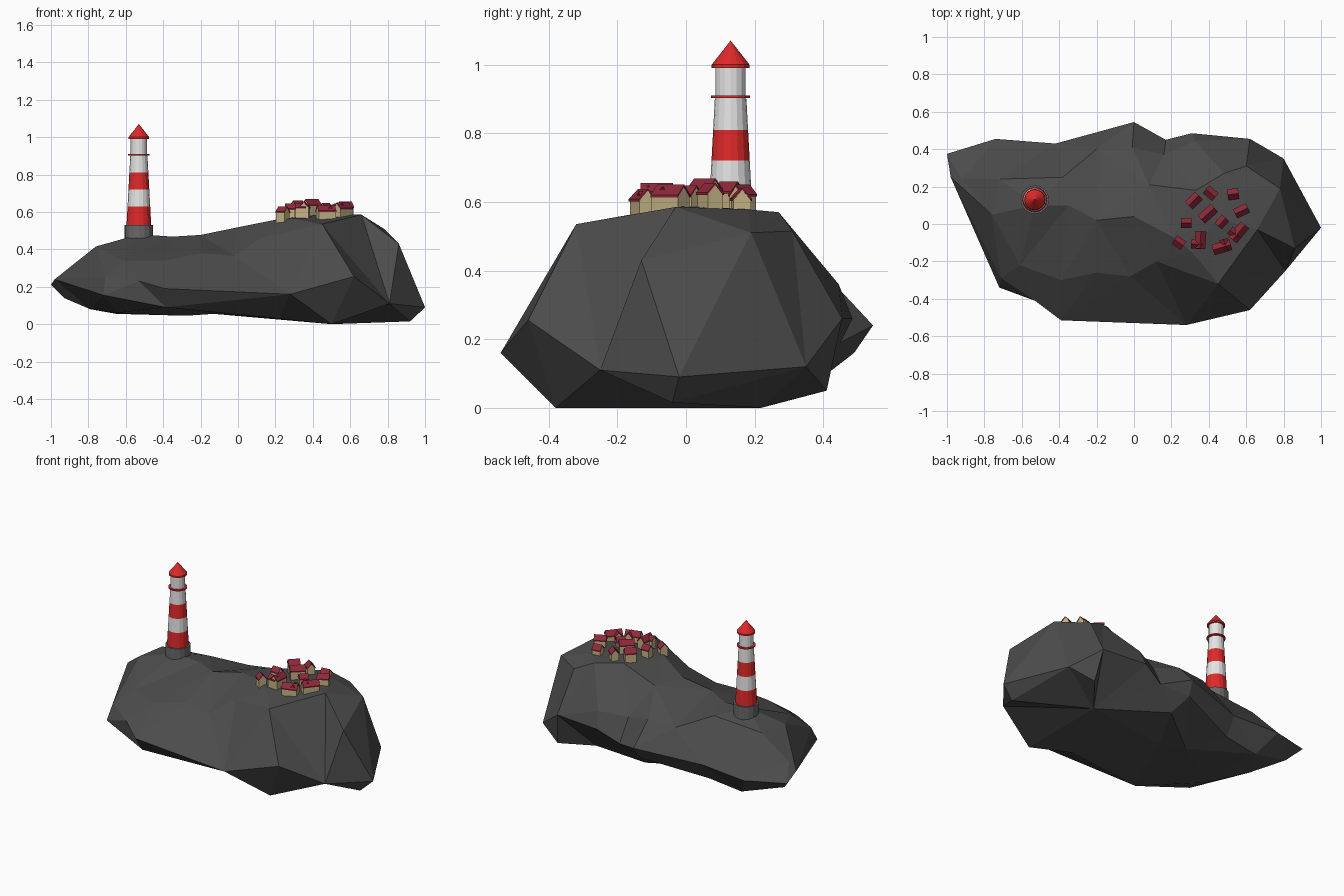
import bpy, bmesh, math
from mathutils import Vector, Matrix
from mathutils.geometry import delaunay_2d_cdt

if "Cube" in bpy.data.objects:
    bpy.data.objects.remove(bpy.data.objects["Cube"])


def material(name, rgb):
    m = bpy.data.materials.new(name)
    m.diffuse_color = (*rgb, 1)
    m.use_nodes = True
    m.node_tree.nodes["Principled BSDF"].inputs["Base Color"].default_value = m.diffuse_color
    return m


ROCK = material("dark rock", (0.072, 0.072, 0.072))
STONE = material("base stone", (0.14, 0.14, 0.14))
WHITE = material("white paint", (0.78, 0.78, 0.78))
RED = material("red paint", (0.74, 0.022, 0.022))
ROOF = material("roof tile", (0.27, 0.022, 0.04))
CREAM = material("cream wall", (0.56, 0.46, 0.24))


def finish(bm, name, mats):
    me = bpy.data.meshes.new(name)
    bm.to_mesh(me)
    bm.free()
    for m in mats:
        me.materials.append(m)
    ob = bpy.data.objects.new(name, me)
    bpy.context.collection.objects.link(ob)
    return ob


# Island: widest shoreline loop, triangulated with crest points above and keel points below
shore = [(1, -.02, .09), (.8, .35, .12), (.62, .455, .26), (.31, .485, .26),
         (.17, .45, .19), (0, .545, .24), (-.42, .43, .2), (-.74, .455, .19),
         (-1, .375, .21), (-.98, .25, .24), (-.72, -.34, .155), (-.53, -.41, .23),
         (-.39, -.515, .19), (.28, -.54, .16), (.62, -.46, .255), (.81, -.25, .11)]
crest = [(-.61, -.22, .34), (-.39, -.3, .34), (-.2, -.26, .38), (-.02, -.28, .365),
         (.12, -.2, .46), (.31, -.15, .565), (.45, -.32, .535), (.66, -.03, .585),
         (.86, -.13, .43), (.78, .19, .51), (.6, .31, .515), (.48, .27, .57),
         (.33, .18, .575), (.45, .03, .588), (.08, .21, .505), (.16, .37, .34),
         (.33, .445, .36), (-.01, .41, .385), (-.2, .4, .375), (-.38, .25, .445),
         (-.72, .24, .42), (-.92, .24, .28), (-.76, .05, .415), (-.53, .1, .48),
         (-.2, .02, .477), (0, .04, .518), (-.71, -.29, .25), (-.35, .1, .468),
         (.21, -.07, .56), (.56, .18, .578)]
keel = [(.92, -.04, .015), (.5, -.38, 0), (.5, .22, 0), (.65, .41, .05),
        (.22, -.3, .03), (-.13, .08, .055), (-.385, -.445, .09), (-.65, -.1, .06),
        (-.28, .15, .045), (-.79, .12, .08), (-.93, .3, .14), (-.65, .35, .055),
        (-.42, .36, .085), (-.02, .49, .16), (.03, .38, .075)]
# the undercut on the front shoulder needs a fixed edge: last shoulder vertex to keel point 6
undercut = [(10, len(shore) + 6)]


def island():
    bm = bmesh.new()
    rim = [bm.verts.new(p) for p in shore]
    n = len(rim)
    loop = [(i, (i + 1) % n) for i in range(n)]
    for inner in (crest, keel):
        vs = rim + [bm.verts.new(p) for p in inner]
        flat = [Vector((v.co.x, v.co.y)) for v in vs]
        edges = loop + (undercut if inner is keel else [])
        # faces inside the loop only
        res = delaunay_2d_cdt(flat, edges, [], 1, 1e-5)
        for f in res[2]:
            tri = [vs[res[3][i][0]] for i in f]
            if inner is keel:
                tri.reverse()
            bm.faces.new(tri)
    bmesh.ops.recalc_face_normals(bm, faces=bm.faces)
    finish(bm, "island_rock", [ROCK])


island()


# Lighthouse: stacked tapered drums
def drum(name, z0, z1, r0, r1, mat, sides=16):
    bm = bmesh.new()
    bmesh.ops.create_cone(bm, cap_ends=True, segments=sides, radius1=r0, radius2=r1,
                          depth=z1 - z0,
                          matrix=Matrix.Translation((-.53, .13, (z0 + z1) / 2)))
    finish(bm, name, [mat])


drum("lighthouse_base", .42, .53, .076, .076, STONE)
bands = [.53, .63, .72, .81, .90]
for i, (a, b) in enumerate(zip(bands, bands[1:])):
    drum(f"tower_band_{i + 1}", a, b, .066 - (a - .53) * .054, .066 - (b - .53) * .054,
         WHITE if i % 2 else RED)
drum("gallery_ring", .902, .91, .057, .057, RED)
drum("lantern_room", .90, .99, .044, .044, WHITE)
drum("roof_rim", .99, 1.0, .055, .055, RED)
drum("lantern_roof", 1.0, 1.07, .055, 0, RED)


# Village: gabled cottages made from extruded profiles
def extrude(bm, profile, length, place, mat):
    vs = [bm.verts.new(place @ Vector((-length / 2, y, z))) for y, z in profile]
    face = bm.faces.new(vs)
    new = bmesh.ops.extrude_face_region(bm, geom=[face])["geom"]
    moved = [g for g in new if isinstance(g, bmesh.types.BMVert)]
    along = place.to_3x3() @ Vector((length, 0, 0))
    bmesh.ops.translate(bm, verts=moved, vec=along)
    for v in set(vs + moved):
        for f in v.link_faces:
            f.material_index = mat


def wing(bm, x, y, angle, length, width, ridge):
    place = Matrix.Translation((x, y, ridge)) @ Matrix.Rotation(math.radians(angle), 4, 'Z')
    h, rise, t = width / 2, width * .58, .005
    extrude(bm, [(-h, -.09), (h, -.09), (h, -rise - t), (0, -t), (-h, -rise - t)],
            length, place, 0)
    e = h + .003
    extrude(bm, [(-e, -rise - t - .002), (0, -t), (e, -rise - t - .002),
                 (e, -rise), (0, 0), (-e, -rise)], length + .004, place, 1)


cottages = [(.32, .125, 45, .07, .052, .66), (.41, .165, -40, .062, .048, .65),
            (.53, .16, 8, .055, .052, .64), (.395, .055, 42, .09, .052, .668),
            (.575, .07, 25, .072, .048, .655), (.28, .005, 0, .052, .048, .645),
            (.47, .01, 48, .055, .045, .648), (.24, -.1, -35, .055, .048, .63),
            (.355, -.085, 86, .09, .052, .655), (.56, -.045, 50, .1, .052, .65),
            (.47, -.125, 17, .095, .052, .638)]
# cottages with a cross wing: index -> offset along and across the main ridge
cross_wings = {8: (-.025, .018), 9: (-.02, .015), 10: (.02, .01)}
for i, (x, y, ang, ln, wd, ridge) in enumerate(cottages):
    bm = bmesh.new()
    wing(bm, x, y, ang, ln, wd, ridge)
    if i in cross_wings:
        off = Matrix.Rotation(math.radians(ang), 2) @ Vector(cross_wings[i])
        wing(bm, x + off.x, y + off.y, ang + 90, .055, wd * .8, ridge - .006)
    bmesh.ops.recalc_face_normals(bm, faces=bm.faces)
    finish(bm, f"cottage_{i + 1}", [CREAM, ROOF])
